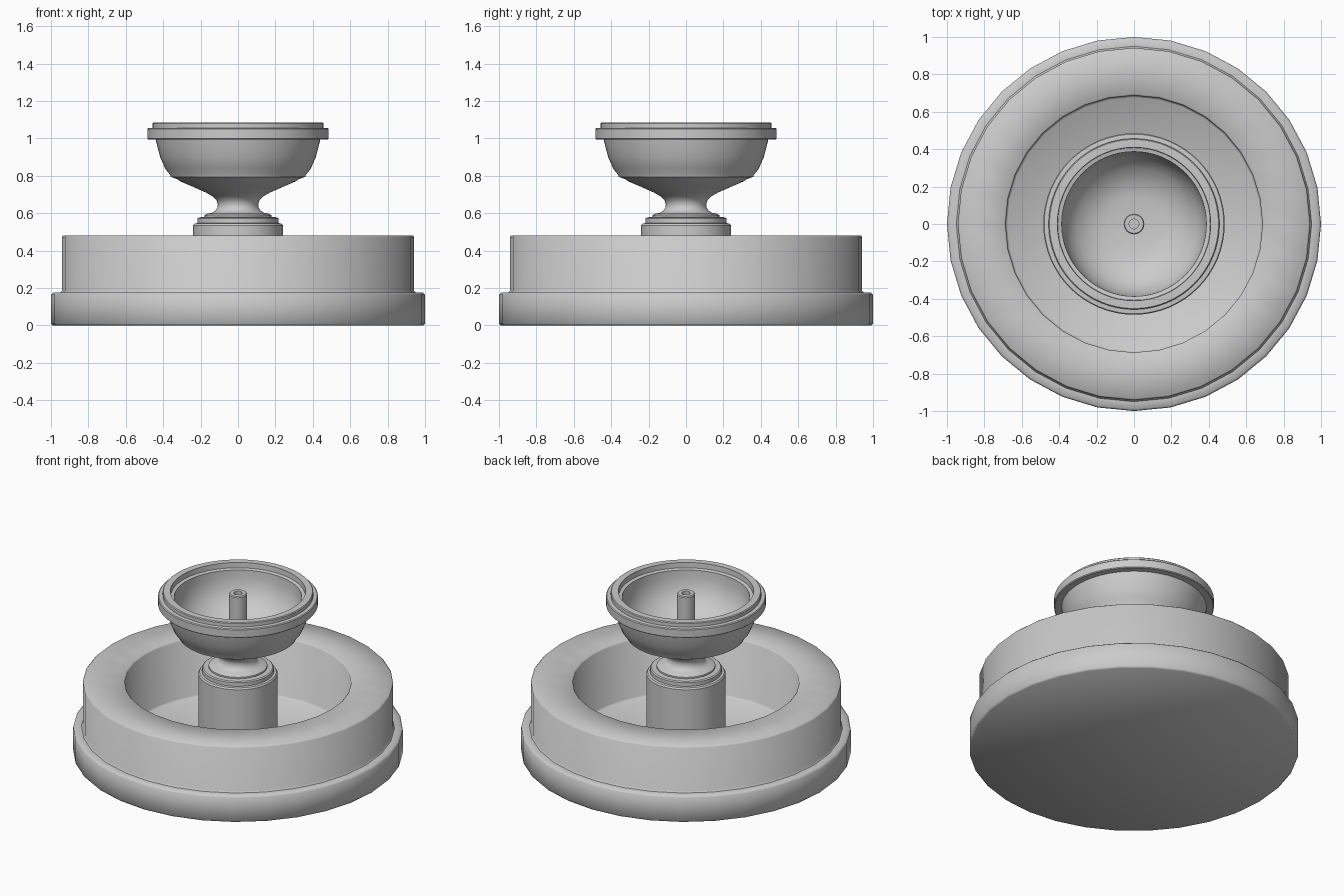
import bpy, bmesh, math


def lathe(name, profile, sides, angle=30):
    """Revolve a list of (radius, z) points around z; radius 0 makes a pole."""
    bm = bmesh.new()
    rings = []
    for r, z in profile:
        if r == 0:
            rings.append([bm.verts.new((0, 0, z))] * sides)
        else:
            rings.append([bm.verts.new((r * math.cos(2 * math.pi * i / sides),
                                        r * math.sin(2 * math.pi * i / sides), z))
                          for i in range(sides)])
    for a, b in zip(rings, rings[1:]):
        for i in range(sides):
            j = (i + 1) % sides
            bm.faces.new(list(dict.fromkeys((a[i], a[j], b[j], b[i]))))
    bmesh.ops.recalc_face_normals(bm, faces=bm.faces)
    mesh = bpy.data.meshes.new(name)
    bm.to_mesh(mesh)
    bm.free()
    obj = bpy.data.objects.new(name, mesh)
    bpy.context.collection.objects.link(obj)
    bpy.ops.object.select_all(action='DESELECT')
    obj.select_set(True)
    bpy.context.view_layer.objects.active = obj
    bpy.ops.object.shade_smooth_by_angle(angle=math.radians(angle))
    return obj


# Stepped round basin with a sunken floor
lathe("basin", [
    (0, 0), (0.99, 0), (1.0, 0.01), (1.0, 0.165), (0.99, 0.175),
    (0.95, 0.175), (0.942, 0.185), (0.942, 0.472), (0.934, 0.48),
    (0.695, 0.48), (0.687, 0.472), (0.687, 0.09), (0.677, 0.08), (0, 0.08)], 32, 50)

# Round pedestal rising from the floor, with a stepped cap
lathe("pedestal", [
    (0, 0.07), (0.24, 0.07), (0.24, 0.535), (0.233, 0.545), (0.217, 0.547),
    (0.217, 0.572), (0.21, 0.578), (0.18, 0.58), (0, 0.58)], 64)

# Bowl with flared foot, waist, moulded rim and hollow inside
lathe("bowl", [
    (0, 0.57), (0.165, 0.57), (0.178, 0.58), (0.178, 0.59), (0.165, 0.598),
    (0.14, 0.602), (0.122, 0.612), (0.11, 0.63), (0.108, 0.65), (0.115, 0.67),
    (0.135, 0.69), (0.17, 0.71), (0.24, 0.741), (0.31, 0.771), (0.325, 0.782),
    (0.36, 0.795), (0.362, 0.803), (0.39, 0.84), (0.416, 0.9), (0.432, 0.96), (0.44, 0.995),
    (0.48, 0.995), (0.485, 1.0), (0.485, 1.05), (0.48, 1.055), (0.457, 1.057),
    (0.457, 1.08), (0.452, 1.085), (0.41, 1.085), (0.408, 1.05), (0.387, 1.045),
    (0.385, 0.99), (0.372, 0.93), (0.345, 0.875), (0.305, 0.83), (0.25, 0.793),
    (0.2, 0.772), (0.145, 0.76), (0, 0.755)], 64)

# Water spout in the middle of the bowl, with a bored top
lathe("spout", [
    (0, 0.74), (0.055, 0.74), (0.055, 1.065), (0.05, 1.072),
    (0.026, 1.072), (0.026, 1.03), (0, 1.03)], 32)
